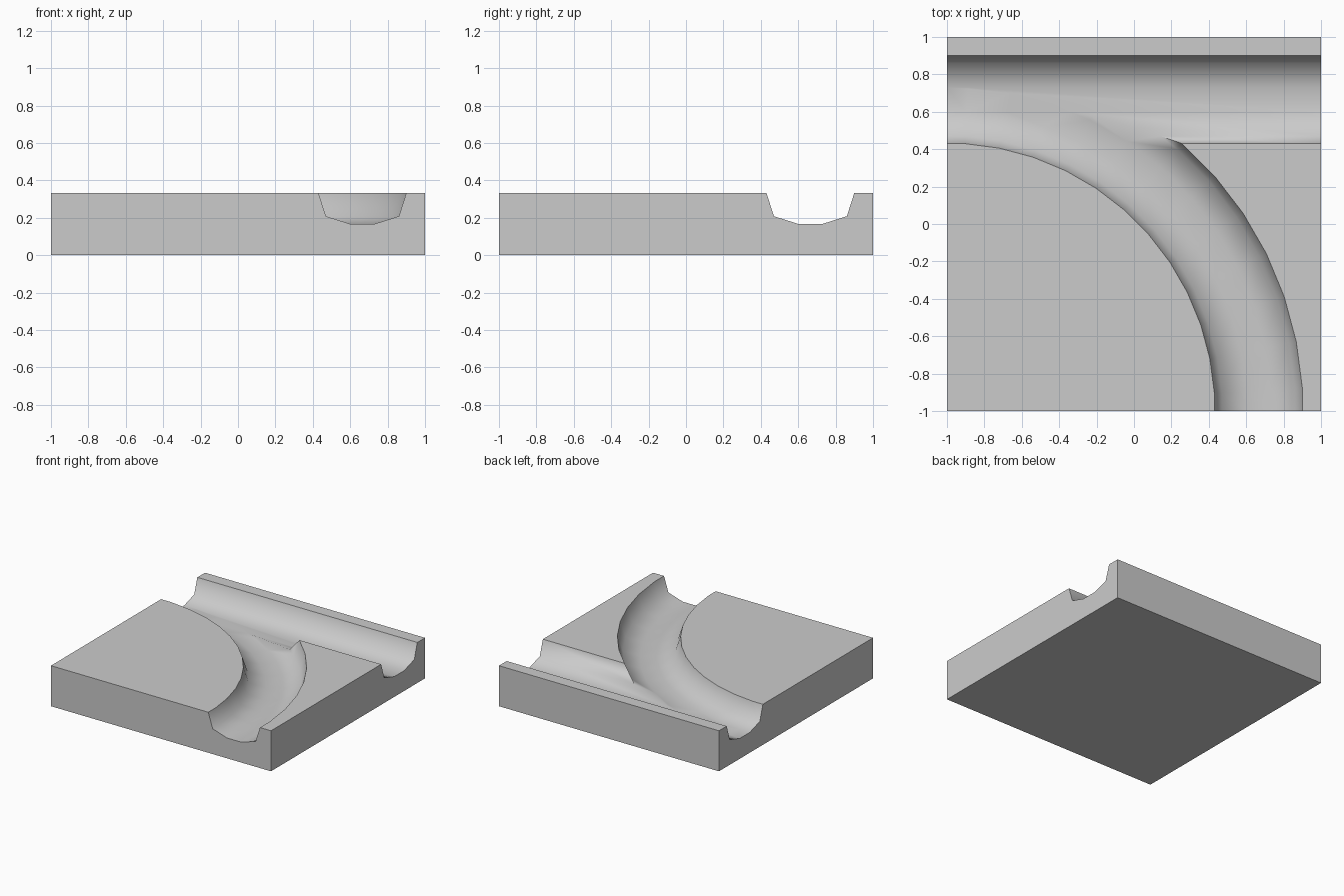
import bpy, bmesh, math

if "Cube" in bpy.data.objects:
    bpy.data.objects.remove(bpy.data.objects["Cube"])

H = 0.333
# Groove cross-section: distance across the tile, height
PROFILE = [(0.43, 0.5), (0.43, H), (0.47, 0.208), (0.60, 0.167),
           (0.73, 0.167), (0.86, 0.208), (0.90, H), (0.90, 0.5)]


def make_object(name, bm):
    bmesh.ops.recalc_face_normals(bm, faces=bm.faces)
    mesh = bpy.data.meshes.new(name)
    bm.to_mesh(mesh)
    bm.free()
    ob = bpy.data.objects.new(name, mesh)
    bpy.context.collection.objects.link(ob)
    return ob


def sweep(name, sections):
    """Closed solid through matching rings of points."""
    bm = bmesh.new()
    rings = [[bm.verts.new(p) for p in s] for s in sections]
    n = len(rings[0])
    for a, b in zip(rings, rings[1:]):
        for i in range(n):
            j = (i + 1) % n
            bm.faces.new((a[i], a[j], b[j], b[i]))
    bm.faces.new(rings[0])
    bm.faces.new(rings[-1])
    return make_object(name, bm)


# Base block
bm = bmesh.new()
bmesh.ops.create_cube(bm, size=1)
for v in bm.verts:
    v.co.x *= 2
    v.co.y *= 2
    v.co.z = (v.co.z + 0.5) * H
tile = make_object("track_tile", bm)

# Straight groove along the back
straight = sweep("straight_groove_cutter",
                 [[(x, p, z) for p, z in PROFILE] for x in (-1.3, 1.3)])

# Curved groove around the front left corner
half_step = math.radians(3.75)
sections = []
for k in range(14):
    a = half_step * (2 * k - 1)
    sections.append([(-1 + (1 + p) / math.cos(half_step) * math.cos(a),
                      -1 + (1 + p) / math.cos(half_step) * math.sin(a), z)
                     for p, z in PROFILE])
curved = sweep("curved_groove_cutter", sections)

# Cut both grooves
bpy.context.view_layer.objects.active = tile
tile.select_set(True)
for cutter in (straight, curved):
    mod = tile.modifiers.new(cutter.name, 'BOOLEAN')
    mod.operation = 'DIFFERENCE'
    mod.solver = 'EXACT'
    mod.object = cutter
    bpy.ops.object.modifier_apply(modifier=mod.name)
    bpy.data.objects.remove(cutter)

# Smooth groove walls, crisp rims
bpy.ops.object.shade_smooth_by_angle(angle=math.radians(58))
